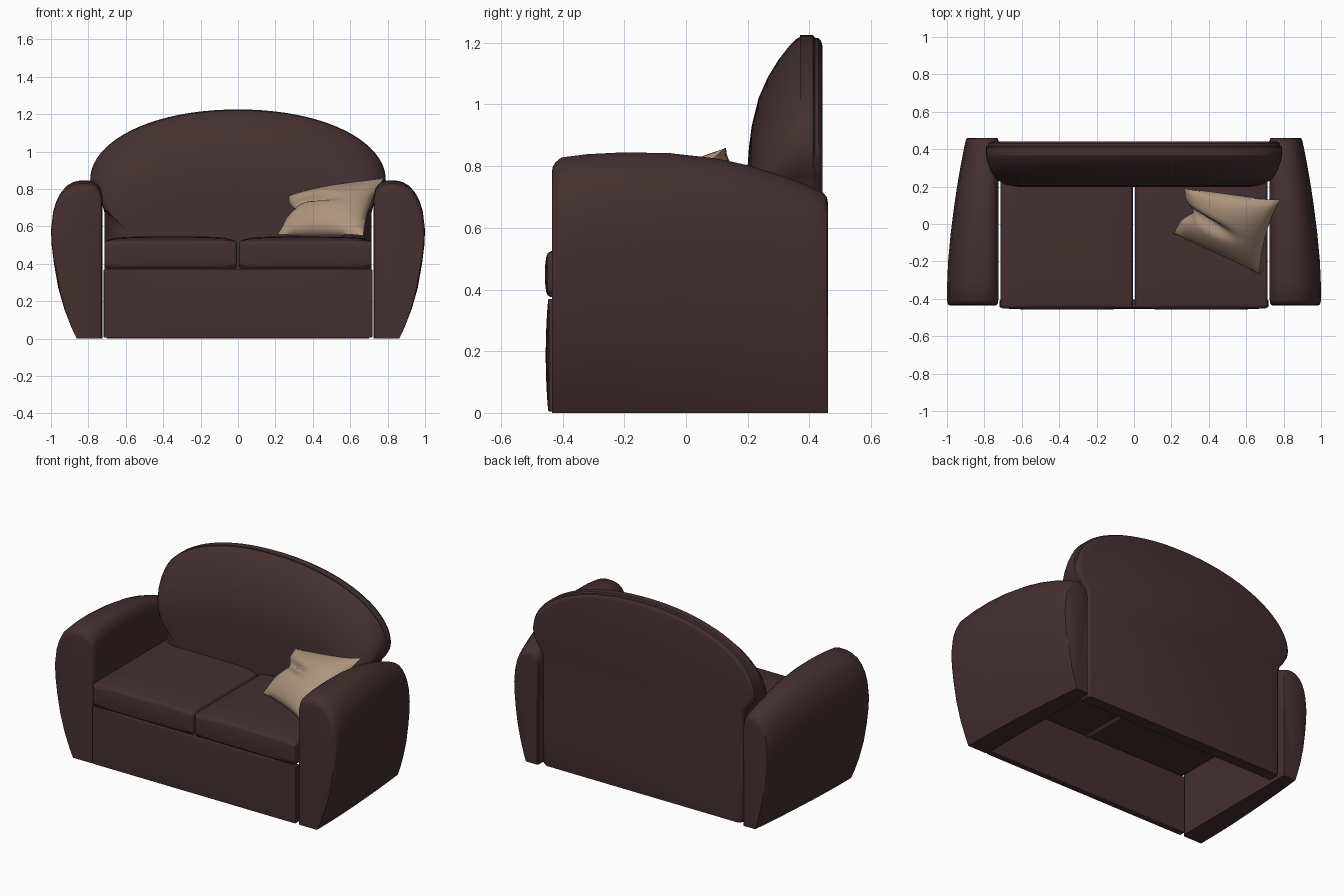
import bpy, bmesh, math
from mathutils import Vector

if "Cube" in bpy.data.objects:
    bpy.data.objects.remove(bpy.data.objects["Cube"])


def make_material(name, rgb):
    mat = bpy.data.materials.new(name)
    mat.use_nodes = True
    mat.diffuse_color = (*rgb, 1)
    mat.node_tree.nodes["Principled BSDF"].inputs["Base Color"].default_value = (*rgb, 1)
    return mat


brown = make_material("dark brown leather", (0.058, 0.029, 0.030))
tan = make_material("tan fabric", (0.42, 0.295, 0.205))


def finish(name, bm, mat, bevel=0, angle=35):
    bmesh.ops.recalc_face_normals(bm, faces=bm.faces)
    mesh = bpy.data.meshes.new(name)
    bm.to_mesh(mesh)
    bm.free()
    mesh.materials.append(mat)
    obj = bpy.data.objects.new(name, mesh)
    bpy.context.collection.objects.link(obj)
    if bevel:
        mod = obj.modifiers.new("soft edges", "BEVEL")
        mod.width, mod.segments, mod.limit_method = bevel, 3, "ANGLE"
        mod.angle_limit = math.radians(50)
    bpy.ops.object.select_all(action="DESELECT")
    bpy.context.view_layer.objects.active = obj
    obj.select_set(True)
    bpy.ops.object.shade_smooth_by_angle(angle=math.radians(angle))
    return obj


def loft(name, rings, mat):
    """Skin closed rings of equal length and cap both ends."""
    bm = bmesh.new()
    loops = [[bm.verts.new(p) for p in ring] for ring in rings]
    for a, b in zip(loops, loops[1:]):
        for i in range(len(a)):
            j = (i + 1) % len(a)
            bm.faces.new((a[i], a[j], b[j], b[i]))
    bm.faces.new(loops[0])
    bm.faces.new(loops[-1])
    return finish(name, bm, mat)


def padded_box(name, low, high, crown, bulge, bevel):
    """Box with a domed top and a slightly swollen front."""
    low, high = Vector(low), Vector(high)
    mid, half = (low + high) / 2, (high - low) / 2
    bm = bmesh.new()
    bmesh.ops.create_cube(bm, size=2)
    bmesh.ops.subdivide_edges(bm, edges=bm.edges, cuts=9, use_grid_fill=True)
    for v in bm.verts:
        x, y, z = v.co
        v.co = mid + Vector(a * b for a, b in zip(v.co, half))
        if z > 0.99:
            v.co.z += crown * ((1 - x ** 4) * (1 - y ** 4)) ** 0.5
        if y < -0.99:
            v.co.y -= bulge * (1 - x ** 4) * (1 - z ** 2)
    return finish(name, bm, mat=brown, bevel=bevel)


# Front panel and the two seat cushions; open underneath
padded_box("front_panel", (-.718, -.447, .005), (.718, -.405, .37), 0, .008, .015)
for side, x0, x1 in (("right", -.715, -.006), ("left", .006, .715)):
    padded_box(side + "_seat_cushion", (x0, -.45, .375), (x1, .37, .522), .024, .008, .016)

# Arms: rounded section (width fraction, height fraction) lofted front to back
section = [(0, 0), (0, .3), (0, .6), (0, .9), (.03, .945), (.09, .975), (.17, .993),
           (.28, 1), (.45, 1), (.58, .99), (.7, .968), (.81, .93), (.9, .875),
           (.96, .81), (1, .70), (.985, .6), (.94, .48), (.86, .33), (.74, .19),
           (.6, .07), (.5, 0)]
stations = [  # y, outer x, top z, shrink
    (-.435, 1, .822, .90), (-.432, 1, .822, .94), (-.424, 1, .822, .975),
    (-.405, 1, .828, 1), (-.32, .999, .839, 1), (-.2, .994, .845, 1),
    (-.05, .98, .842, 1), (.1, .961, .825, 1), (.2, .946, .803, 1),
    (.3, .929, .773, 1), (.4, .91, .735, 1), (.445, .9, .714, 1),
    (.457, .897, .708, .975), (.46, .895, .706, .93)]
for side, sign in (("right", -1), ("left", 1)):
    rings = []
    for y, outer, top, k in stations:
        width = outer - .725
        rings.append([(sign * (.725 + width * (.5 + (u - .5) * k)), y,
                       t * top * (k + 1) / 2) for u, t in section])
    loft(side + "_arm", rings, brown)

# Back outline: straight sides flaring over the arms into a broad arch
half_outline = [(.7, 0), (.715, .015), (.715, .25), (.715, .5), (.715, .68),
                (.728, .73), (.76, .77), (.783, .81)]
for i in range(20):
    a = math.pi / 2 * i / 20
    half_outline.append((.79 * math.cos(a) ** .96, .85 + .375 * math.sin(a)))
outline = half_outline + [(0, 1.225)] + [(-x, z) for x, z in reversed(half_outline)]

# Back panel, a thick board down to the floor
rings = []
for y, k in ((.37, 1), (.412, 1), (.418, .99), (.43, .988), (.438, .978), (.442, .96)):
    rings.append([(x * k, y, .4 + (z - .4) * k if z > .4 else z) for x, z in outline])
loft("back_panel", rings, brown)

# Swollen back cushion: the arch shrinks as it comes forward
base = .42
upper = [(x, max(z, base)) for x, z in outline if z > .24]
layers = [(.198, .70, .60), (.199, .78, .79), (.204, .83, .86), (.213, .875, .93),
          (.235, .925, 1.02), (.265, .955, 1.088), (.30, .978, 1.145),
          (.335, .993, 1.19), (.36, 1, 1.214), (.38, 1, 1.225), (.412, 1, 1.222)]
rings = []
for y, sx, top in layers:
    sz = (top - base) / (1.225 - base)
    rings.append([(x * sx, y, base + (z - base) * sz) for x, z in upper])
loft("back_cushion", rings, brown)

# Throw pillow: inflated patch between four corners with a folded dent
corners = [Vector(c) for c in ((.21, -.05, .555), (.67, -.27, .55), (.78, .13, .86), (.27, .19, .765))]
normal = Vector((-.2, -.6, .77)).normalized()
count = 28


def pillow_point(u, v, side):
    pu = u * (1 - .09 * (1 - v * v))
    pv = v * (1 - .07 * (1 - u * u))
    if u < 0:
        pu += .2 * u * u * math.exp(-((v - .1) / .3) ** 2)
    s, t = (pu + 1) / 2, (pv + 1) / 2
    p = corners[0].lerp(corners[1], s).lerp(corners[3].lerp(corners[2], s), t)
    h = .095 * max(0, (1 - u * u) * (1 - v * v)) ** .55
    if side > 0:
        fold = math.exp(-((v - .1 + .25 * u) / .16) ** 2)
        h *= 1 - .6 * fold / (1 + math.exp(6 * (u - .05)))
    p = p + normal * h * side
    p.z = max(p.z, .54)
    return p


bm = bmesh.new()
for side in (1, -1):
    grid = [[bm.verts.new(pillow_point(2 * i / count - 1, 2 * j / count - 1, side))
             for j in range(count + 1)] for i in range(count + 1)]
    for i in range(count):
        for j in range(count):
            bm.faces.new((grid[i][j], grid[i + 1][j], grid[i + 1][j + 1], grid[i][j + 1]))
bmesh.ops.remove_doubles(bm, verts=bm.verts, dist=.0005)
finish("throw_pillow", bm, tan, angle=60)
